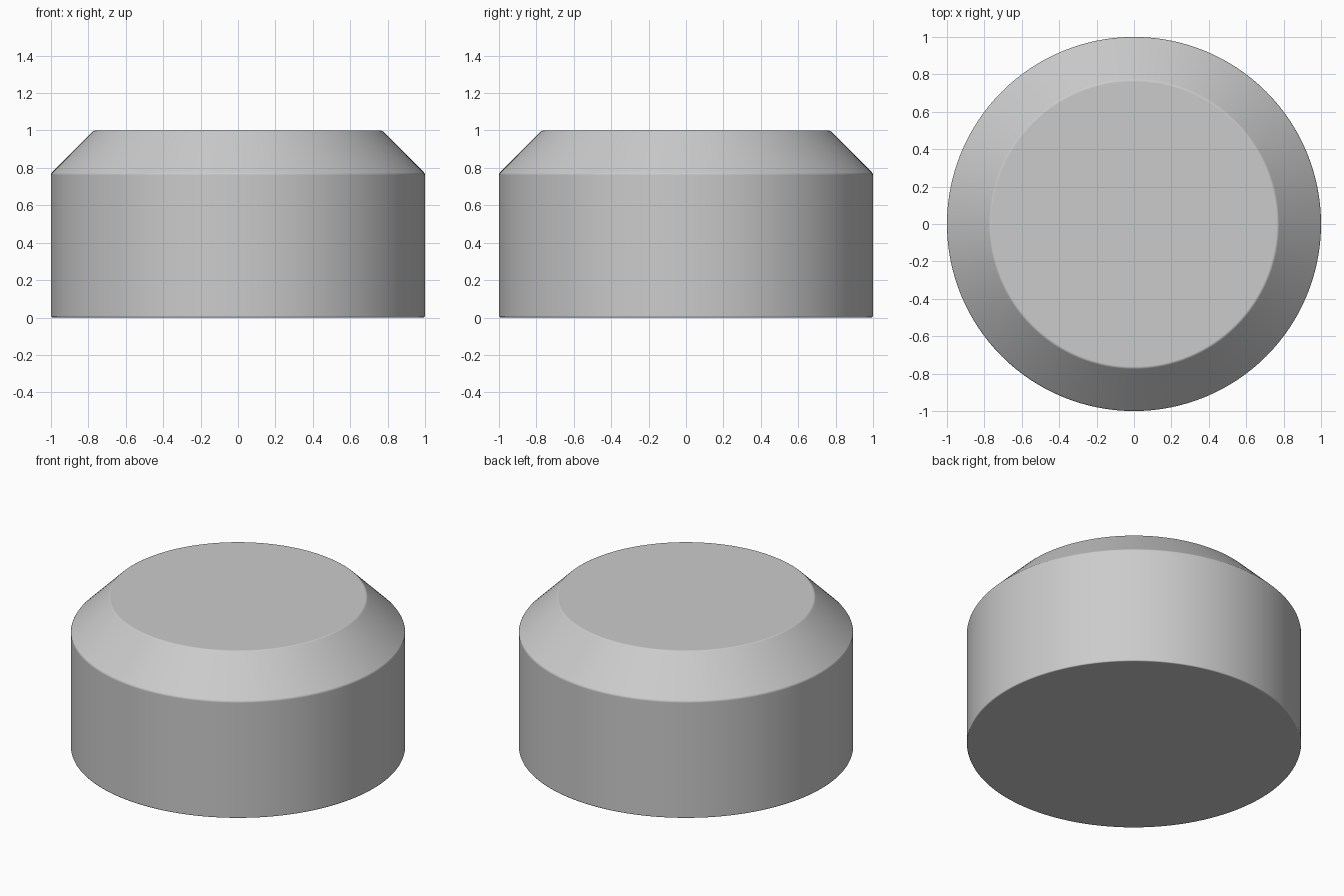
import bpy, bmesh, math

if "Cube" in bpy.data.objects:
    bpy.data.objects.remove(bpy.data.objects["Cube"])

SIDES = 128
# Half profile (radius, height): straight wall with a 45 degree chamfer on top
PROFILE = [(1.0, 0.0), (1.0, 0.77), (0.77, 1.0)]

# Turned body, closed by flat caps
bm = bmesh.new()
rings = []
for r, z in PROFILE:
    rings.append([bm.verts.new((r * math.cos(2 * math.pi * i / SIDES),
                                r * math.sin(2 * math.pi * i / SIDES), z))
                  for i in range(SIDES)])
for low, high in zip(rings, rings[1:]):
    for i in range(SIDES):
        j = (i + 1) % SIDES
        bm.faces.new((low[i], low[j], high[j], high[i]))
bm.faces.new(rings[-1])
bm.faces.new(rings[0][::-1])

mesh = bpy.data.meshes.new("chamfered_disc")
bm.to_mesh(mesh)
bm.free()
body = bpy.data.objects.new("chamfered_disc", mesh)
bpy.context.collection.objects.link(body)
for p in mesh.polygons:
    p.use_smooth = True

# Very fine softened edges
bevel = body.modifiers.new("edge_softening", 'BEVEL')
bevel.width = 0.008
bevel.segments = 2
bevel.limit_method = 'ANGLE'
bevel.angle_limit = math.radians(30)
bevel.harden_normals = True
